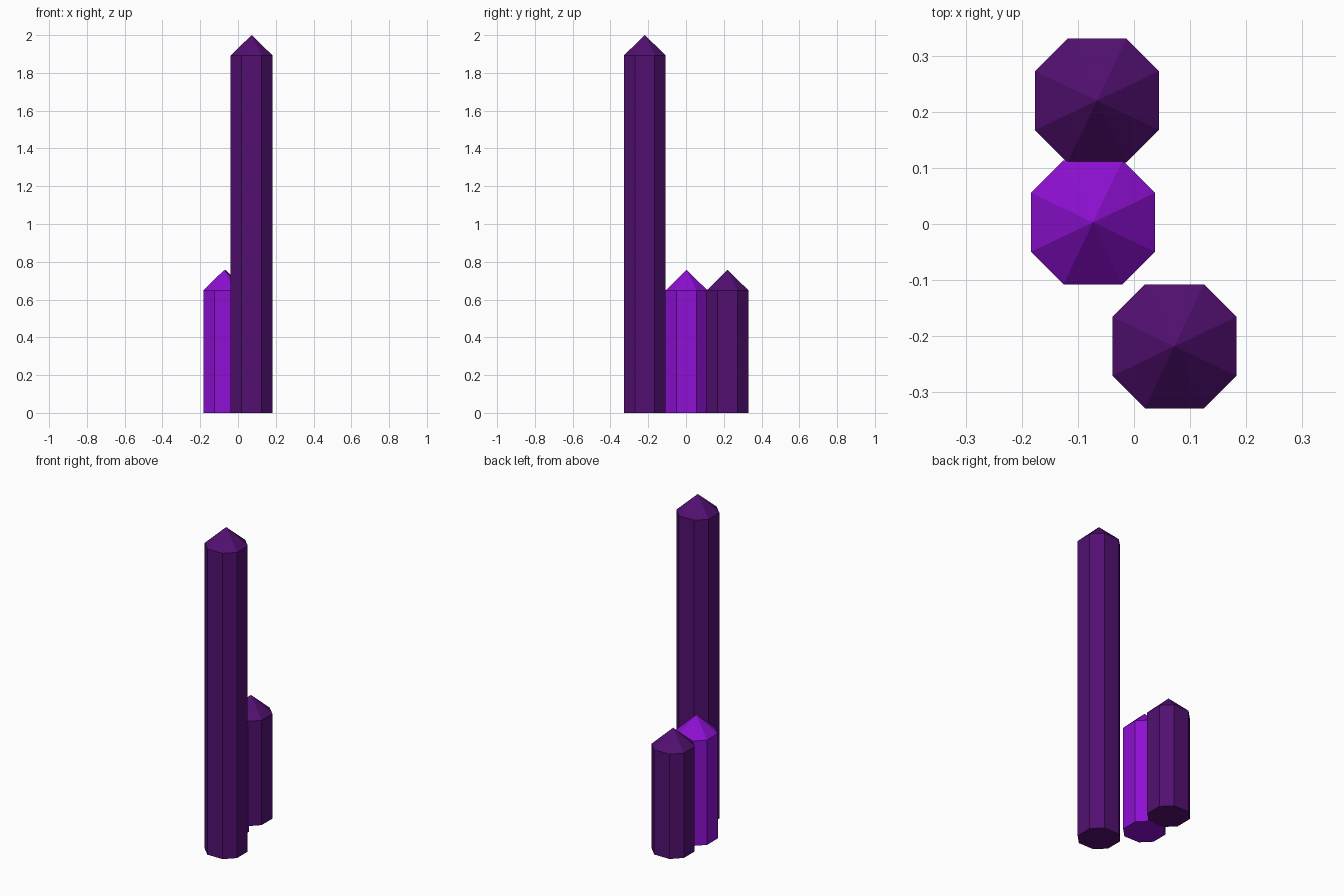
import bpy
import bmesh

cube = bpy.data.objects.get("Cube")
if cube:
    bpy.data.objects.remove(cube, do_unlink=True)


def make_material(name, color):
    mat = bpy.data.materials.new(name)
    mat.use_nodes = True
    mat.diffuse_color = color
    mat.node_tree.nodes["Principled BSDF"].inputs["Base Color"].default_value = color
    return mat


dark_purple = make_material("dark purple", (0.085, 0.005, 0.165, 1))
bright_purple = make_material("bright purple", (0.27, 0.005, 0.65, 1))

# Eight-sided cross-section: half width and half length of the straight sides
W, S = 0.1105, 0.0525
OCTAGON = [(S, -W), (W, -S), (W, S), (S, W), (-S, W), (-W, S), (-W, -S), (-S, -W)]


def crystal(name, x, y, shoulder, tip, mat):
    """Closed octagonal column with a pointed top."""
    bm = bmesh.new()
    low = [bm.verts.new((px, py, 0)) for px, py in OCTAGON]
    high = [bm.verts.new((px, py, shoulder)) for px, py in OCTAGON]
    apex = bm.verts.new((0, 0, tip))
    bm.faces.new(low[::-1])
    for i in range(8):
        j = (i + 1) % 8
        bm.faces.new((low[i], low[j], high[j], high[i]))
        bm.faces.new((high[i], high[j], apex))
    mesh = bpy.data.meshes.new(name)
    bm.to_mesh(mesh)
    bm.free()
    mesh.materials.append(mat)
    obj = bpy.data.objects.new(name, mesh)
    obj.location = (x, y, 0)
    bpy.context.collection.objects.link(obj)


# One tall crystal in front, two short ones behind it
crystal("tall_crystal", 0.072, -0.218, 1.893, 2.0, dark_purple)
crystal("middle_crystal", -0.073, 0.003, 0.649, 0.757, bright_purple)
crystal("back_crystal", -0.066, 0.22, 0.649, 0.757, dark_purple)
